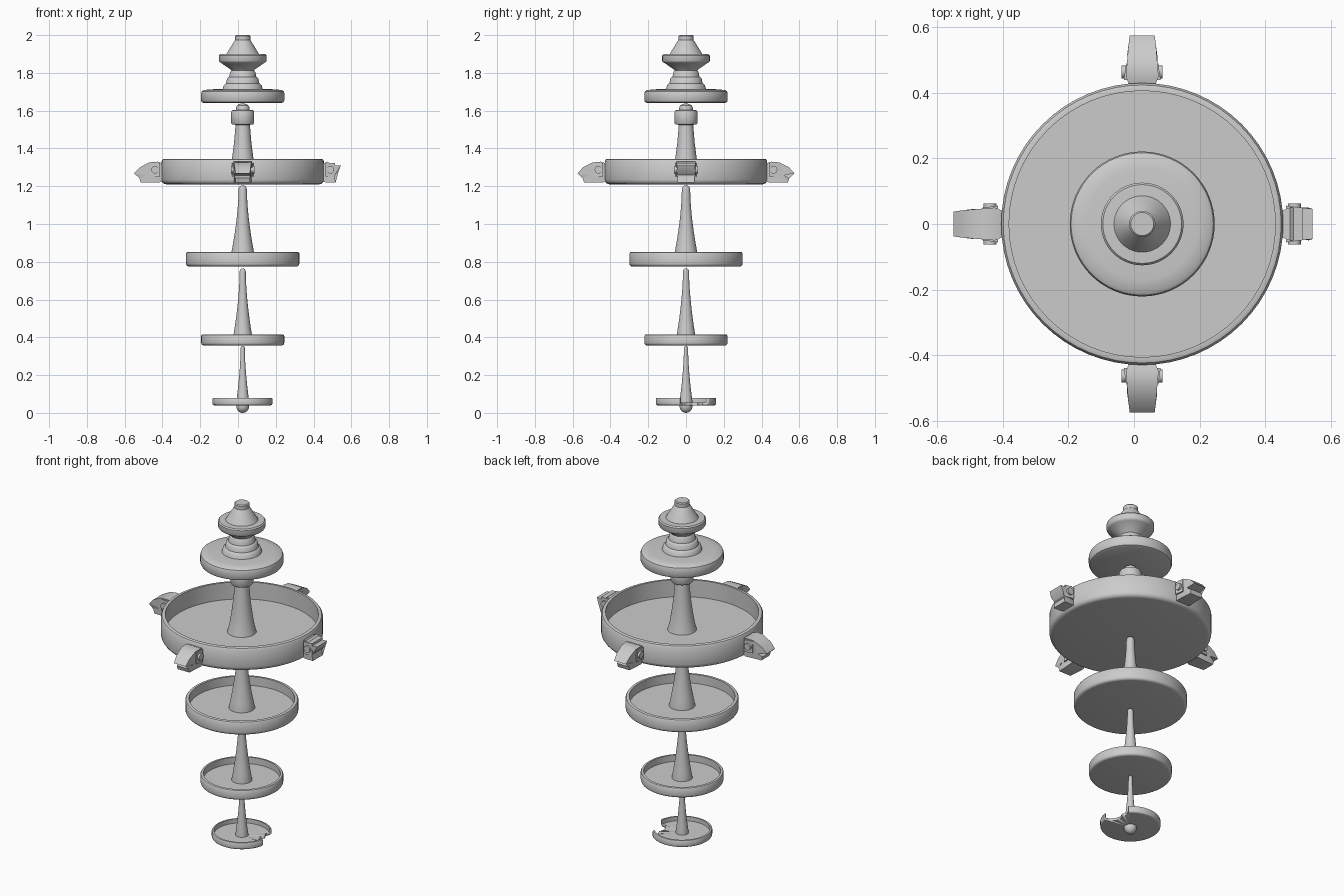
import bpy, bmesh
from math import pi, cos, sin, radians
from mathutils import Matrix

if "Cube" in bpy.data.objects:
    bpy.data.objects.remove(bpy.data.objects["Cube"])

AX = 0.025  # x of the central axis


def finish(name, bm, angle=35):
    bmesh.ops.remove_doubles(bm, verts=bm.verts, dist=1e-5)
    bmesh.ops.recalc_face_normals(bm, faces=bm.faces)
    me = bpy.data.meshes.new(name)
    bm.to_mesh(me)
    bm.free()
    ob = bpy.data.objects.new(name, me)
    bpy.context.collection.objects.link(ob)
    ob.location.x = AX
    bpy.ops.object.select_all(action='DESELECT')
    ob.select_set(True)
    bpy.context.view_layer.objects.active = ob
    bpy.ops.object.shade_smooth_by_angle(angle=radians(angle))
    return ob


def lathe(name, profile, n=64):
    """Spin an (r, z) profile that starts and ends on the axis."""
    bm = bmesh.new()
    vs = [bm.verts.new((r, 0, z)) for r, z in profile]
    es = [bm.edges.new(p) for p in zip(vs, vs[1:])]
    bmesh.ops.spin(bm, geom=vs + es, cent=(0, 0, 0), axis=(0, 0, 1),
                   angle=2 * pi, steps=n, use_merge=True)
    return finish(name, bm)


def tray(name, r, z0, z1, floor, wall, b):
    base = [(r - b + b * sin(t * pi / 8), z0 + b - b * cos(t * pi / 8)) for t in range(5)]
    return lathe(name, [(0, z0)] + base + [
        (r, z1 - b * .5), (r - b * .25, z1 - b * .1), (r - b * .5, z1), (r - wall, z1),
        (r - wall, floor), (0, floor)])


def spindle(name, z0, z1, r0, r1):
    """Flared rod with a rounded tip."""
    body = []
    for i in range(9):
        t = i / 8
        body.append((r1 + (r0 - r1) * (1 - t) ** 1.7, z0 + (z1 - r1 - z0) * t))
    tip = [(r1 * cos(t * pi / 8), z1 - r1 + r1 * sin(t * pi / 8)) for t in range(1, 4)]
    return lathe(name, [(0, z0 - .01), (r0, z0 - .01)] + body + tip + [(0, z1)], 32)


# stacked trays
tray("main_tray", .43, 1.21, 1.345, 1.245, .024, .025)
tray("middle_tray", .30, .775, .852, .80, .02, .016)
tray("lower_tray", .22, .357, .415, .377, .016, .014)
bottom = tray("bottom_tray", .16, .04, .08, .055, .012, .01)

# rods standing on the trays
spindle("middle_spindle", .80, 1.205, .07, .022)
spindle("lower_spindle", .377, .765, .055, .016)
spindle("bottom_spindle", .055, .355, .035, .011)

# main rod with its collar and knob
lathe("main_spindle", [
    (0, 1.235), (.08, 1.235), (.066, 1.29), (.055, 1.36), (.046, 1.43), (.038, 1.525),
    (.056, 1.527), (.061, 1.535), (.061, 1.592), (.056, 1.602), (.036, 1.604),
    (.036, 1.615), (.03, 1.628), (.016, 1.636), (0, 1.638)], 48)

# knob under the bottom tray
lathe("bottom_knob", [(.034 * sin(t * pi / 12), .036 - .036 * cos(t * pi / 12))
                      for t in range(7)] + [(.034, .045), (0, .045)], 32)

# canopy disc, stepped collar and flared cap
lathe("canopy", [
    (0, 1.64), (.205, 1.64), (.216, 1.645), (.221, 1.655), (.221, 1.69), (.217, 1.702),
    (.207, 1.709), (.17, 1.713), (.106, 1.715), (.1, 1.735), (.093, 1.742), (.088, 1.745),
    (.083, 1.77), (.077, 1.776), (.072, 1.778), (.067, 1.803), (.06, 1.813), (.063, 1.817),
    (.115, 1.853), (.122, 1.857), (.126, 1.864), (.126, 1.892), (.12, 1.899), (.092, 1.90),
    (.086, 1.90), (.068, 1.93), (.045, 1.967), (.04, 1.974), (.04, 1.995), (.035, 2.0), (0, 2.0)])

# broken bite out of the bottom tray
bm = bmesh.new()
bite = [(.17, -.035), (.125, -.02), (.105, .005), (.098, .035), (.108, .06),
        (.095, .085), (.115, .13), (.2, .13), (.2, -.02)]
f = bm.faces.new([bm.verts.new((x, y, .02)) for x, y in bite])
ext = bmesh.ops.extrude_face_region(bm, geom=[f])
bmesh.ops.translate(bm, vec=(0, 0, .1),
                    verts=[v for v in ext['geom'] if isinstance(v, bmesh.types.BMVert)])
cutter = finish("bite_cutter", bm)
cutter.hide_render = True
cutter.hide_set(True)
mod = bottom.modifiers.new("bite", 'BOOLEAN')
mod.operation, mod.solver, mod.object = 'DIFFERENCE', 'EXACT', cutter

# spout heads: side profile as (radius, z, half width)
BACK = [(.41, 1.315, .034), (.41, 1.23, .034), (.44, 1.22, .045)]
WHOLE = BACK + [(.54, 1.22, .038), (.547, 1.243, .038), (.515, 1.258, .046),
                (.575, 1.268, .038), (.545, 1.30, .042), (.495, 1.326, .046), (.45, 1.33, .05)]
BROKEN = BACK + [(.492, 1.22, .046), (.485, 1.255, .046), (.508, 1.28, .05),
                 (.52, 1.31, .046), (.48, 1.308, .05), (.45, 1.33, .05)]


def head(name, profile, turn):
    bm = bmesh.new()
    sides = [[bm.verts.new((r, s * w, z)) for r, z, w in profile] for s in (1, -1)]
    n = len(profile)
    for i in range(n):
        j = (i + 1) % n
        bm.faces.new((sides[0][i], sides[0][j], sides[1][j], sides[1][i]))
    caps = [bm.faces.new(s) for s in sides]
    bmesh.ops.triangulate(bm, faces=caps)
    # brow and cheek block
    cheek = bmesh.ops.create_cube(bm, size=1, matrix=Matrix.Translation((.464, 0, 1.287))
                                  @ Matrix.Diagonal((.05, .112, .07, 1)))['verts']
    for v in cheek:
        if v.co.x > .47:
            v.co.y *= .88
    # round eyes
    bmesh.ops.create_cone(bm, cap_ends=True, segments=16, radius1=.02, radius2=.02, depth=.125,
                          matrix=Matrix.Translation((.464, 0, 1.287)) @ Matrix.Rotation(pi / 2, 4, 'X'))
    finish(name, bm, 30).rotation_euler.z = turn


for i, side in enumerate(("right", "back", "left", "front")):
    head(side + "_spout_head", BROKEN if i == 0 else WHOLE, i * pi / 2)
